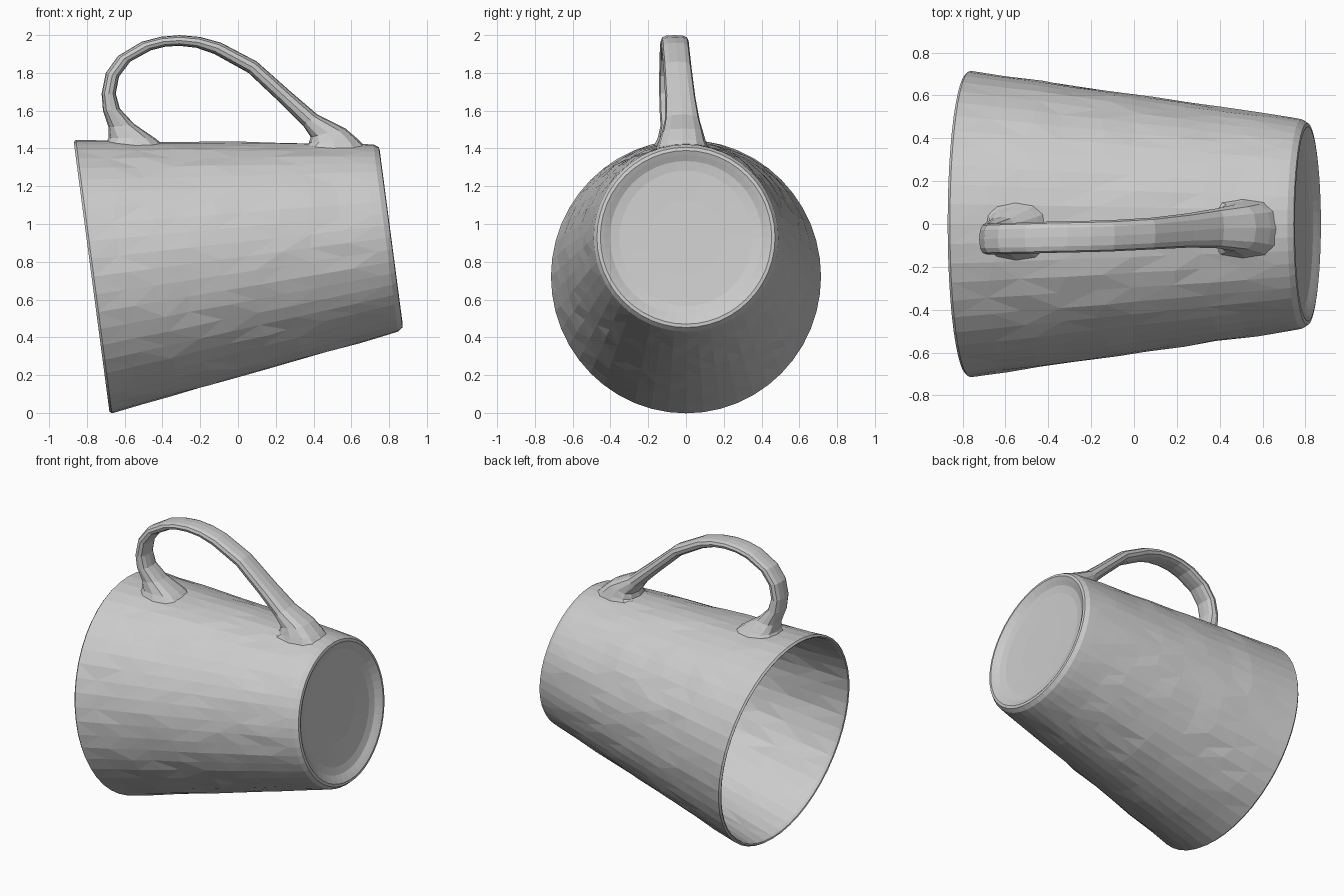
import bpy, bmesh, random
from math import sin, cos, pi
from mathutils import Vector

if "Cube" in bpy.data.objects:
    bpy.data.objects.remove(bpy.data.objects["Cube"])

random.seed(4)


def loft(name, rings, closed_ends=(False, False)):
    """Skin a list of vertex rings with quads, then split into flat triangles."""
    bm = bmesh.new()
    loops = [[bm.verts.new(p) for p in ring] for ring in rings]
    n = len(loops[0])
    for a, b in zip(loops, loops[1:]):
        for i in range(n):
            j = (i + 1) % n
            bm.faces.new((a[i], a[j], b[j], b[i]))
    for loop, cap in zip((loops[0], loops[-1]), closed_ends):
        if cap:
            centre = bm.verts.new(sum((v.co for v in loop), Vector()) / n)
            for i in range(n):
                bm.faces.new((loop[i], loop[(i + 1) % n], centre))
    bmesh.ops.recalc_face_normals(bm, faces=bm.faces)
    bmesh.ops.triangulate(bm, faces=bm.faces)
    mesh = bpy.data.meshes.new(name)
    bm.to_mesh(mesh)
    bm.free()
    obj = bpy.data.objects.new(name, mesh)
    bpy.context.collection.objects.link(obj)
    return obj


# Cup body: tilted axis running from the open rim to the base
rim = Vector((-0.775, 0, 0.72))
axis = Vector((0.991, 0, 0.131)).normalized()
side = Vector((0, 1, 0))
up = axis.cross(side)
SIDES = 48


def wall(s0, r0, s1, r1, steps):
    return [(s0 + (s1 - s0) * k / steps, r0 + (r1 - r0) * k / steps, 0 < k < steps)
            for k in range(steps + 1)]


# (distance along axis, radius, hand-made unevenness) from inner floor to underside
profile = [(1.525, 0.20, False), (1.523, 0.36, False), (1.512, 0.44, False)]
profile += wall(1.48, 0.483, 0.02, 0.701, 8)
profile += [(0.004, 0.708, False), (0.0, 0.717, False)]
profile += wall(0.012, 0.728, 1.52, 0.507, 9)
profile += [(1.57, 0.498, False), (1.597, 0.480, False), (1.60, 0.462, False),
            (1.588, 0.44, False), (1.57, 0.41, False), (1.56, 0.36, False),
            (1.555, 0.20, False)]

rings = []
for s, r, uneven in profile:
    ring = []
    for i in range(SIDES):
        a = 2 * pi * i / SIDES
        rr = r + (random.uniform(-0.0025, 0.0025) if uneven else 0)
        ss = s + (random.uniform(-0.03, 0.03) if uneven else 0)
        # the cup is very slightly narrower across than it is tall
        ring.append(rim + axis * ss + (side * sin(a) * 0.982 + up * cos(a) * 1.003) * rr)
    rings.append(ring)
loft("cup_body", rings, (True, True))

# Handle: outer edge x,z / inner edge x,z / centre y / half width
sections = [
    (-0.71, 1.415, -0.39, 1.415, -0.03, 0.14),
    (-0.685, 1.455, -0.44, 1.455, -0.035, 0.115),
    (-0.685, 1.51, -0.55, 1.53, -0.05, 0.085),
    (-0.715, 1.60, -0.625, 1.61, -0.065, 0.075),
    (-0.722, 1.69, -0.647, 1.69, -0.07, 0.072),
    (-0.70, 1.80, -0.63, 1.78, -0.07, 0.072),
    (-0.635, 1.89, -0.57, 1.86, -0.068, 0.072),
    (-0.51, 1.965, -0.46, 1.92, -0.065, 0.073),
    (-0.41, 1.991, -0.385, 1.939, -0.062, 0.073),
    (-0.31, 2.00, -0.31, 1.943, -0.06, 0.073),
    (-0.20, 1.99, -0.22, 1.933, -0.058, 0.073),
    (-0.09, 1.96, -0.125, 1.90, -0.055, 0.073),
    (0.10, 1.86, 0.055, 1.80, -0.045, 0.074),
    (0.28, 1.70, 0.23, 1.635, -0.03, 0.08),
    (0.42, 1.58, 0.345, 1.52, -0.02, 0.092),
    (0.57, 1.505, 0.385, 1.46, -0.018, 0.11),
    (0.64, 1.445, 0.375, 1.43, -0.02, 0.125),
    (0.69, 1.395, 0.32, 1.40, -0.02, 0.14),
]


def squarish(t):
    return abs(t) ** 0.75 * (1 if t > 0 else -1)


handle = []
for ox, oz, ix, iz, y, w in sections:
    outer, inner = Vector((ox, y, oz)), Vector((ix, y, iz))
    mid, half = (outer + inner) / 2, (outer - inner) / 2
    handle.append([mid + half * squarish(cos(2 * pi * k / 12))
                   + side * w * squarish(sin(2 * pi * k / 12)) for k in range(12)])
loft("handle", handle)
